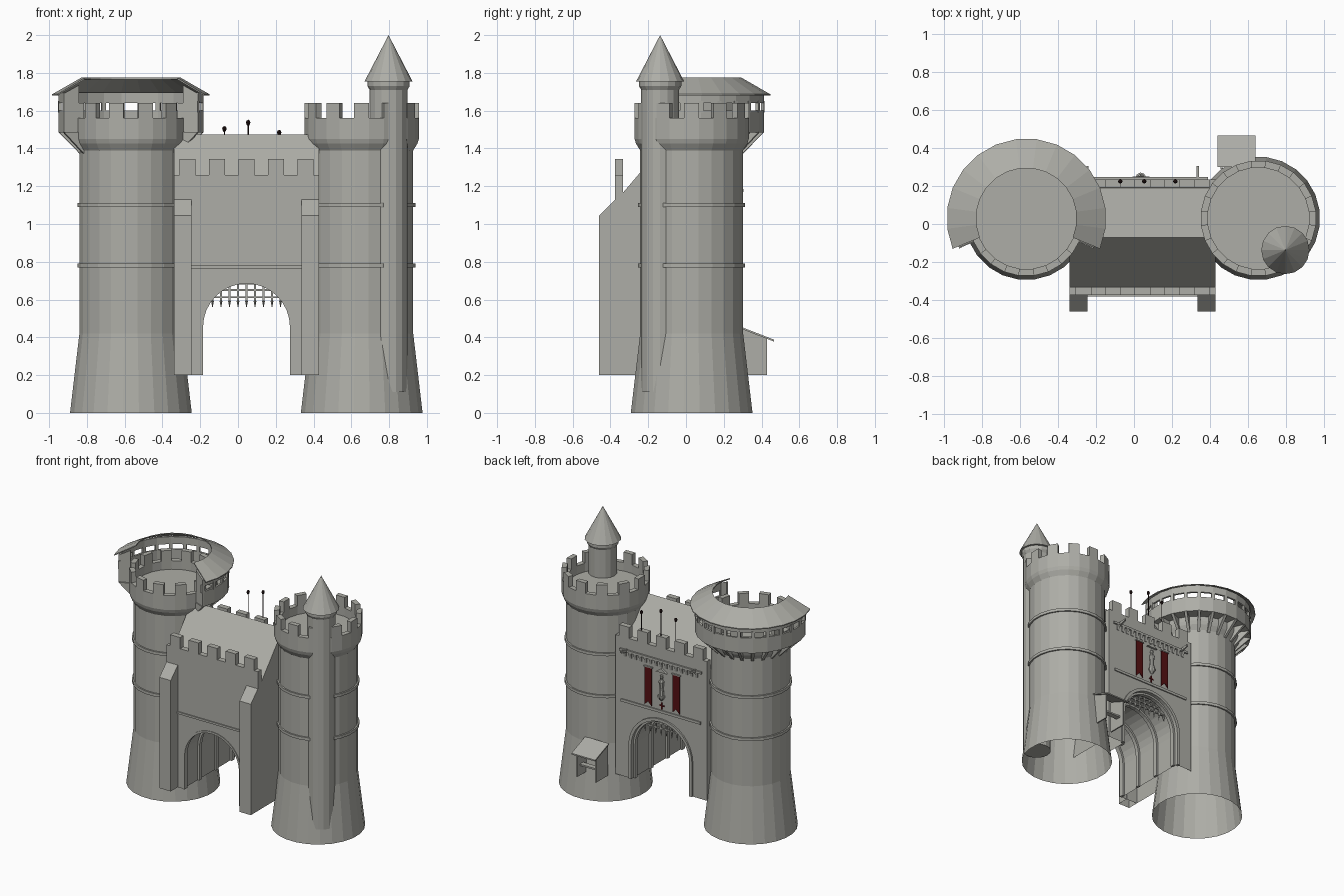
import bpy, bmesh, math
from math import cos, sin, pi, radians, sqrt

if "Cube" in bpy.data.objects:
    bpy.data.objects.remove(bpy.data.objects["Cube"])

def material(name, rgb):
    m = bpy.data.materials.new(name)
    m.diffuse_color = (*rgb, 1)
    m.use_nodes = True
    m.node_tree.nodes["Principled BSDF"].inputs["Base Color"].default_value = m.diffuse_color
    return m

STONE = material("grey_stone", (0.42, 0.42, 0.385))
RED = material("dark_red", (0.09, 0.005, 0.006))
BLACK = material("near_black", (0.02, 0.008, 0.008))

def make(name, verts, faces, mat=STONE, loc=(0, 0, 0), rot=0):
    bm = bmesh.new()
    vs = [bm.verts.new(v) for v in verts]
    for f in faces:
        bm.faces.new([vs[i] for i in f])
    bmesh.ops.remove_doubles(bm, verts=bm.verts, dist=1e-5)
    bmesh.ops.recalc_face_normals(bm, faces=bm.faces)
    me = bpy.data.meshes.new(name)
    bm.to_mesh(me)
    bm.free()
    me.materials.append(mat)
    ob = bpy.data.objects.new(name, me)
    ob.location = loc
    ob.rotation_euler.z = rot
    bpy.context.collection.objects.link(ob)
    return ob

def prism(name, pts, axis, a, b, mat=STONE, loc=(0, 0, 0), rot=0):
    """Extrude a 2D outline along x (pts = y,z) or y (pts = x,z)."""
    n = len(pts)
    place = (lambda p, t: (t, p[0], p[1])) if axis == 'x' else (lambda p, t: (p[0], t, p[1]))
    verts = [place(p, a) for p in pts] + [place(p, b) for p in pts]
    faces = [tuple(range(n)), tuple(range(2 * n - 1, n - 1, -1))]
    faces += [(i, (i + 1) % n, n + (i + 1) % n, n + i) for i in range(n)]
    return make(name, verts, faces, mat, loc, rot)

def box(name, x0, x1, y0, y1, z0, z1, mat=STONE):
    return prism(name, [(x0, z0), (x1, z0), (x1, z1), (x0, z1)], 'y', y0, y1, mat)

def lathe(name, prof, c, n=24, start=7.5, segs=None, closed=False, mat=STONE):
    """Revolve (r,z) points; a partial turn of a closed profile gets end caps."""
    full = segs is None
    segs = n if full else segs
    cols = n if full else segs + 1
    m = len(prof)
    verts = [(c[0] + r * cos(radians(start) + 2 * pi * i / n),
              c[1] + r * sin(radians(start) + 2 * pi * i / n), z)
             for i in range(cols) for r, z in prof]
    faces = []
    for i in range(segs):
        k = (i + 1) % cols
        for j in range(m if closed else m - 1):
            l = (j + 1) % m
            q = [i * m + j, k * m + j, k * m + l, i * m + l]
            if prof[j][0] == 0:
                q.pop(1)
            elif prof[l][0] == 0:
                q.pop(2)
            faces.append(q)
    if closed and not full:
        faces += [list(range(m)), list(range((cols - 1) * m, cols * m))]
    return make(name, verts, faces, mat)

def ring(name, r0, r1, z0, z1, c, **kw):
    return lathe(name, [(r0, z0), (r1, z0), (r1, z1), (r0, z1)], c, closed=True, **kw)

def open_bottom(ob, z):
    bm = bmesh.new()
    bm.from_mesh(ob.data)
    low = [f for f in bm.faces if all(abs(v.co.z - z) < 1e-3 for v in f.verts)]
    bmesh.ops.delete(bm, geom=low, context='FACES')
    bm.to_mesh(ob.data)
    bm.free()

# Two round towers with battered base, string courses and crenellations
LEFT, RIGHT = (-0.567, 0.03), (0.655, 0.03)
for side, c, phase in (("left", LEFT, 1), ("right", RIGHT, 0)):
    lathe(side + "_tower", [(0.325, 0), (0.275, 0.42), (0.275, 1.39), (0.297, 1.425), (0.305, 1.45),
                            (0.305, 1.56), (0.268, 1.56), (0.268, 1.495), (0, 1.495)], c)
    for z in (0.78, 1.1):
        ring(side + "_tower_band", 0.27, 0.286, z - 0.011, z + 0.011, c)
    for k in range(12):
        ring(side + "_tower_merlon", 0.268, 0.305, 1.558, 1.64, c,
             start=262.5 + 15 * phase + 30 * k, segs=1)

# Stair turret on the right tower
T = (0.797, -0.137)
lathe("stair_turret", [(0, 0.11), (0.1, 0.11), (0.1, 1.71), (0.112, 1.73), (0.112, 1.755)], T, n=16, start=0)
lathe("turret_spire", [(0, 1.75), (0.127, 1.755), (0, 2.0)], T, n=16, start=0)

# Covered gallery around the back of the left tower
arc = dict(start=-22.5, segs=15)
ring("gallery_floor", 0.3, 0.387, 1.485, 1.5, LEFT, **arc)
ring("gallery_parapet", 0.372, 0.387, 1.485, 1.6, LEFT, **arc)
ring("gallery_lintel", 0.372, 0.387, 1.64, 1.695, LEFT, **arc)
lathe("gallery_roof", [(0.265, 1.775), (0.42, 1.687), (0.42, 1.68), (0.265, 1.766)], LEFT, closed=True, **arc)
for k in range(16):
    a = radians(-22.5 + 15 * k)
    prism("gallery_post", [(0.372, 1.59), (0.387, 1.59), (0.387, 1.65), (0.372, 1.65)], 'y',
          -0.012, 0.012, loc=(*LEFT, 0), rot=a)
    prism("gallery_bracket", [(0.27, 1.37), (0.387, 1.487), (0.27, 1.487)], 'y',
          -0.01, 0.01, loc=(*LEFT, 0), rot=a)
for k in (0, 15):
    prism("gallery_end_panel", [(0.3, 1.49), (0.387, 1.49), (0.387, 1.69), (0.3, 1.735)], 'y',
          -0.006, 0.006, loc=(*LEFT, 0), rot=radians(-22.5 + 15 * k))

# Gatehouse with gabled roof, passage cut through it
CX, SPRING, BASE = 0.045, 0.455, 0.2
X0, X1, Y0, Y1 = -0.34, 0.43, -0.375, 0.235

def arch(r, z0=BASE, n=16):
    return ([(CX + r, z0)] + [(CX + r * cos(pi * i / n), SPRING + r * sin(pi * i / n)) for i in range(n + 1)]
            + [(CX - r, z0)])

body = prism("gatehouse", [(Y0, BASE), (Y0, 1.17), (-0.33, 1.17), (-0.07, 1.475), (0.19, 1.17),
                           (Y1, 1.17), (Y1, BASE)], 'x', X0, X1)
cutter = prism("passage_cutter", arch(0.245, 0.1), 'y', -0.6, 0.6)
cutter.hide_render = True
mod = body.modifiers.new("passage", 'BOOLEAN')
mod.operation, mod.object, mod.solver = 'DIFFERENCE', cutter, 'EXACT'
bpy.context.view_layer.objects.active = body
bpy.ops.object.modifier_apply(modifier=mod.name)
bpy.data.objects.remove(cutter)
open_bottom(body, BASE)

# Parapets and merlons front and back
for side, ya, yb in (("front", Y0, Y0 + 0.042), ("back", Y1 - 0.042, Y1)):
    box(side + "_parapet", X0, X1, ya, yb, 1.165, 1.26)
    for k in range(-2, 3):
        x = CX + 0.156 * k
        box(side + "_merlon", x - 0.042, x + 0.042, ya, yb, 1.258, 1.345)

# Front buttresses with sloped tops
for x0, x1 in ((X0, X0 + 0.095), (X1 - 0.095, X1)):
    b = prism("buttress", [(-0.46, BASE), (-0.46, 1.045), (Y0, 1.13), (Y0 + 0.005, 1.13),
                           (Y0 + 0.005, BASE)], 'x', x0, x1)
    open_bottom(b, BASE)

# Arch mouldings and passage ribs
def arch_ring(name, r0, r1, ya, yb):
    prism(name, arch(r1) + arch(r0)[::-1], 'y', ya, yb)

arch_ring("front_arch_trim", 0.23, 0.246, Y0 - 0.005, Y0 + 0.03)
arch_ring("back_arch_trim", 0.245, 0.268, Y1 - 0.01, Y1 + 0.012)
for y in (-0.2, 0.0, 0.19):
    arch_ring("passage_rib", 0.23, 0.248, y, y + 0.03)

# String courses on the gatehouse
box("front_string_course", X0 + 0.095, X1 - 0.095, Y0 - 0.008, Y0 + 0.01, 0.763, 0.779)
box("back_string_course", X0 + 0.05, X1 - 0.05, Y1 - 0.01, Y1 + 0.008, 0.768, 0.788)

# Portcullis
PY, PR = 0.17, 0.24
for k in range(-4, 5):
    dx = 0.045 * k
    x = CX + dx
    box("portcullis_bar", x - 0.005, x + 0.005, PY - 0.005, PY + 0.005, 0.59, SPRING + sqrt(PR**2 - dx**2))
    lathe("portcullis_spike", [(0, 0.555), (0.008, 0.592), (0, 0.6)], (x, PY), n=4)
for z in (0.612, 0.65, 0.686):
    w = sqrt(PR**2 - (z - SPRING)**2)
    box("portcullis_crossbar", CX - w, CX + w, PY - 0.005, PY + 0.005, z - 0.005, z + 0.005)

# Corbel table and water spouts on the back
box("corbel_moulding", X0 + 0.04, X1 - 0.04, Y1 - 0.01, Y1 + 0.012, 1.155, 1.172)
for k in range(15):
    x = CX + 0.043 * (k - 7)
    prism("corbel", [(Y1 - 0.005, 1.115), (Y1 + 0.004, 1.115), (Y1 + 0.012, 1.157), (Y1 - 0.005, 1.157)],
          'x', x - 0.011, x + 0.011)
for x in (-0.245, 0.335):
    prism("water_spout", [(Y1 - 0.01, 1.15), (0.305, 1.17), (0.305, 1.185), (Y1 - 0.01, 1.175)],
          'x', x - 0.006, x + 0.006)

# Banners with swallow tails, and red cross
for x in (-0.085, 0.15):
    prism("banner", [(x - 0.03, 1.09), (x + 0.03, 1.09), (x + 0.03, 0.8), (x, 0.83), (x - 0.03, 0.8)],
          'y', Y1 + 0.004, Y1 + 0.009, RED)
    box("banner_rod", x - 0.036, x + 0.036, Y1, Y1 + 0.012, 1.088, 1.096)
SX = 0.036
box("red_cross_upright", SX - 0.004, SX + 0.004, Y1, Y1 + 0.006, 0.797, 0.848, RED)
box("red_cross_arm", SX - 0.018, SX + 0.018, Y1, Y1 + 0.006, 0.82, 0.828, RED)

# Statue on a bracket under a small canopy
S = (SX, Y1 + 0.008)
lathe("statue_bracket", [(0, 0.862), (0.012, 0.87), (0.028, 0.895), (0.028, 0.905), (0, 0.905)], S, n=8)
lathe("statue_figure", [(0.02, 0.9), (0.015, 0.96), (0.021, 1.01), (0.008, 1.028), (0.013, 1.042),
                        (0.01, 1.058), (0, 1.063)], S, n=8)
prism("statue_canopy", [(SX - 0.045, 1.08), (SX + 0.045, 1.08), (SX, 1.112)], 'y', Y1 - 0.005, Y1 + 0.016)

# Pikes with dark heads standing on the back parapet
for x, top in ((-0.072, 1.52), (0.054, 1.553), (0.218, 1.5)):
    lathe("pike_shaft", [(0.003, 1.25), (0.003, top - 0.01), (0, top)], (x, 0.225), n=6, mat=BLACK)
    lathe("pike_head", [(0, top - 0.036), (0.008, top - 0.028), (0.012, top - 0.016), (0.008, top - 0.005),
                        (0, top - 0.002)], (x, 0.225), n=8, mat=BLACK)

# Guard booth leaning on the back of the right tower
prism("booth_roof", [(0.3, 0.442), (0.465, 0.378), (0.465, 0.388), (0.3, 0.452)], 'x', 0.44, 0.64)
box("booth_counter", 0.46, 0.62, 0.36, 0.4, 0.275, 0.287)
for x in (0.455, 0.615):
    prism("booth_side", [(0.29, BASE), (0.43, BASE), (0.43, 0.393), (0.29, 0.446)], 'x', x, x + 0.01)
